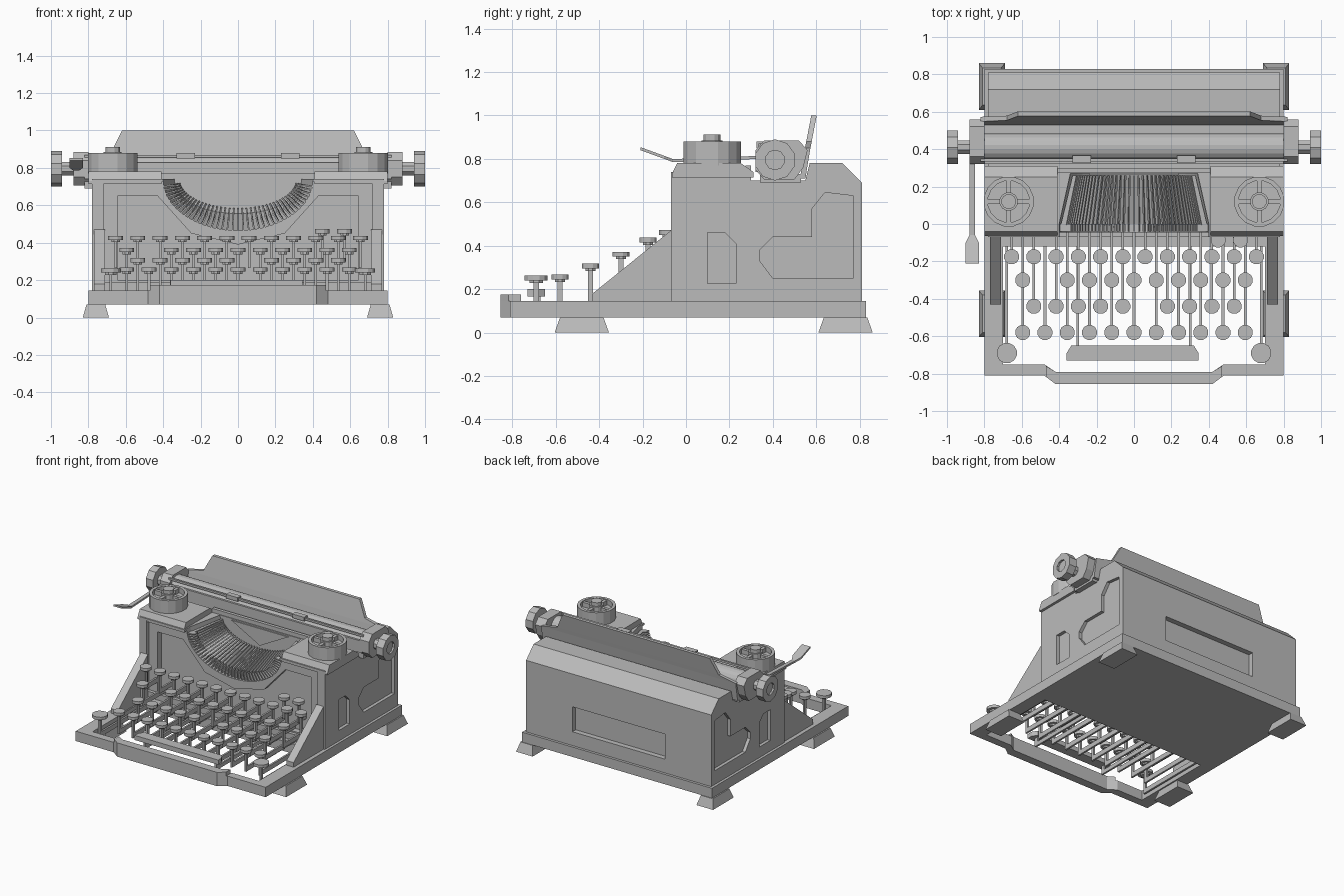
import bpy, bmesh, math
from mathutils import Vector

cube = bpy.data.objects.get("Cube")
if cube:
    bpy.data.objects.remove(cube, do_unlink=True)

GREY = (0.5, 0.5, 0.5, 1)
grey = bpy.data.materials.new("plain grey")
grey.use_nodes = True
grey.diffuse_color = GREY
bsdf = grey.node_tree.nodes["Principled BSDF"]
bsdf.inputs["Base Color"].default_value = GREY
bsdf.inputs["Roughness"].default_value = 0.8


def loft(bm, rings):
    """Skin a closed solid through rings of equal point count."""
    loops = [[bm.verts.new(p) for p in ring] for ring in rings]
    n = len(loops[0])
    for a, b in zip(loops, loops[1:]):
        for i in range(n):
            bm.faces.new((a[i], a[(i + 1) % n], b[(i + 1) % n], b[i]))
    bm.faces.new(loops[0][::-1])
    bm.faces.new(loops[-1])


def prism(bm, pts, axis, lo, hi):
    """Extrude a 2D outline along an axis between two positions."""
    def place(p, d):
        q = list(p)
        q.insert("xyz".index(axis), d)
        return q
    loft(bm, [[place(p, d) for p in pts] for d in (lo, hi)])


def box(bm, x, y, z):
    prism(bm, [(x[0], y[0]), (x[1], y[0]), (x[1], y[1]), (x[0], y[1])], "z", *z)


def cyl(bm, c, r, axis, lo, hi, n=12):
    turn = math.pi / n
    prism(bm, [(c[0] + r * math.cos(2 * math.pi * i / n + turn),
                c[1] + r * math.sin(2 * math.pi * i / n + turn)) for i in range(n)], axis, lo, hi)


def finish(name, bm):
    bmesh.ops.recalc_face_normals(bm, faces=bm.faces[:])
    mesh = bpy.data.meshes.new(name)
    bm.to_mesh(mesh)
    bm.free()
    mesh.materials.append(grey)
    ob = bpy.data.objects.new(name, mesh)
    bpy.context.collection.objects.link(ob)
    return ob


def cut(ob, bm):
    """Subtract a bmesh solid from an object and apply the result."""
    tool = finish("cutter", bm)
    tool.hide_render = True
    mod = ob.modifiers.new("cut", "BOOLEAN")
    mod.operation, mod.solver, mod.object = "DIFFERENCE", "EXACT", tool
    deps = bpy.context.evaluated_depsgraph_get()
    mesh = bpy.data.meshes.new_from_object(ob.evaluated_get(deps))
    ob.modifiers.clear()
    ob.data = mesh
    bpy.data.objects.remove(tool, do_unlink=True)


def cut_prism(ob, *args):
    bm = bmesh.new()
    prism(bm, *args)
    cut(ob, bm)


def mirror(half):
    """Complete a left-right symmetric outline."""
    return half + [(-x, v) for x, v in reversed(half) if x != 0]


# Base frame with the key opening, and the raised front rail
bm = bmesh.new()
prism(bm, mirror([(0.42, -0.855), (0.48, -0.81), (0.8, -0.81), (0.8, 0.83)]), "z", 0.07, 0.145)
base = finish("base_frame", bm)
cut_prism(base, mirror([(0.42, -0.79), (0.48, -0.75), (0.7, -0.75), (0.7, -0.12)]), "z", 0, 0.3)
bm = bmesh.new()
prism(bm, mirror([(0.42, -0.855), (0.47, -0.818), (0.47, -0.76), (0.42, -0.79)]), "z", 0.145, 0.175)
finish("front_rail", bm)

# Flared feet
bm = bmesh.new()
for s in (-1, 1):
    for yc in (-0.48, 0.735):
        loft(bm, [[(s * 0.76 + i * hx, yc + j * hy, z) for i, j in ((-1, -1), (1, -1), (1, 1), (-1, 1))]
                  for hx, hy, z in ((0.07, 0.125, 0), (0.05, 0.1, 0.07))])
finish("feet", bm)

# Main body shell
bm = bmesh.new()
prism(bm, [(-0.07, 0.145), (0.81, 0.145), (0.81, 0.69), (0.72, 0.78),
           (0.57, 0.78), (0.55, 0.7), (0.3, 0.7), (0.3, 0.74), (-0.07, 0.74)], "x", -0.78, 0.78)
body = finish("body", bm)

# Front recesses
cut_prism(body, mirror([(0.72, 0.19), (0.72, 0.725)]), "y", -0.3, -0.045)
cut_prism(body, [(0, 0.39), (0.25, 0.45), (0.43, 0.65), (0.645, 0.65), (0.645, 0.2),
                 (-0.645, 0.2), (-0.645, 0.65), (-0.43, 0.65), (-0.25, 0.45)], "y", -0.3, 0.0)


# Bowl for the type bars
def arc(rx, rz, y, t):
    return Vector((rx * math.cos(t), y, 0.735 - rz * math.sin(t)))


def bowl_ring(rx, rz, y):
    return ([arc(rx, rz, y, math.pi * i / 20) for i in range(21)]
            + [Vector((-rx, y, 0.95)), Vector((rx, y, 0.95))])


bm = bmesh.new()
loft(bm, [bowl_ring(0.4, 0.27, -0.3), bowl_ring(0.4, 0.27, 0.0), bowl_ring(0.34, 0.18, 0.27)])
cut(body, bm)

# Side and rear recessed panels
for s in (-1, 1):
    x = sorted((s * 0.755, s * 0.9))
    cut_prism(body, [(0.1, 0.225), (0.23, 0.225), (0.23, 0.41), (0.18, 0.46), (0.1, 0.46)], "x", *x)
    cut_prism(body, [(0.64, 0.645), (0.77, 0.63), (0.77, 0.25), (0.4, 0.25), (0.34, 0.33),
                     (0.34, 0.38), (0.4, 0.44), (0.58, 0.44), (0.58, 0.57)], "x", *x)
cut_prism(body, mirror([(0.39, 0.25), (0.39, 0.44)]), "y", 0.77, 0.9)

# Type bars and the comb along the bowl's rim
bm = bmesh.new()
for i in range(41):
    t = math.pi * (0.04 + 0.92 * i / 40)
    out = Vector((math.cos(t), 0, -math.sin(t)))
    side = Vector((-out.z, 0, out.x)) * 0.004
    ends = [arc(0.4, 0.27, -0.03, t), arc(0.33, 0.17, 0.26, t)]
    loft(bm, [[p - side, p + side, p + side - out * h, p - side - out * h]
              for p, h in zip(ends, (0.03, 0.02))])
    p = arc(0.4, 0.27, -0.04, t)
    loft(bm, [[q - side, q + side, q + side - out * 0.06, q - side - out * 0.06]
              for q in (p, p + Vector((0, 0.04, 0)))])
finish("type_bars", bm)

# Wall behind the bowl with a triangular plate
bm = bmesh.new()
box(bm, (-0.41, 0.41), (0.275, 0.3), (0.6, 0.77))
prism(bm, [(-0.24, 0.73), (0, 0.6), (0.24, 0.73)], "y", 0.262, 0.28)
finish("bowl_back_wall", bm)

# Sloping side wings beside the keys
bm = bmesh.new()
for s in (-1, 1):
    prism(bm, [(-0.43, 0.145), (-0.07, 0.145), (-0.07, 0.47), (-0.43, 0.18)], "x", s * 0.71, s * 0.77)
finish("side_wings", bm)

# Spool towers, drums, spokes and hubs
for s, label in ((1, "left"), (-1, "right")):
    bm = bmesh.new()
    prism(bm, [(-0.065, 0.715), (-0.065, 0.73), (-0.04, 0.782), (0.25, 0.782), (0.31, 0.74), (0.31, 0.715)],
          "x", s * 0.41, s * 0.8)
    finish(label + "_tower", bm)
    centre = (s * 0.67, 0.12)
    bm = bmesh.new()
    cyl(bm, centre, 0.135, "z", 0.77, 0.88, 16)
    drum = finish(label + "_drum", bm)
    bm = bmesh.new()
    cyl(bm, centre, 0.112, "z", 0.84, 0.95, 16)
    cut(drum, bm)
    bm = bmesh.new()
    for w, d in ((0.118, 0.012), (0.012, 0.118)):
        box(bm, (centre[0] - w, centre[0] + w), (0.12 - d, 0.12 + d), (0.835, 0.874))
    cyl(bm, centre, 0.05, "z", 0.835, 0.885)
    cyl(bm, centre, 0.04, "z", 0.88, 0.912)
    finish(label + "_drum_spokes", bm)

# Carriage: platen, bed, rails, ends and knobs
AXLE = (0.41, 0.795)
bm = bmesh.new()
cyl(bm, AXLE, 0.075, "x", -0.82, 0.82, 20)
platen = finish("platen", bm)
bm = bmesh.new()
box(bm, (-0.82, 0.82), (0.34, 0.53), (0.69, 0.73))
box(bm, (-0.82, 0.82), (0.32, 0.335), (0.74, 0.83))
box(bm, (-0.82, 0.82), (0.335, 0.35), (0.855, 0.87))
for s in (-1, 1):
    box(bm, (s * 0.28 - 0.05, s * 0.28 + 0.05), (0.325, 0.365), (0.85, 0.88))
finish("carriage_rails", bm)
bm = bmesh.new()
for s in (-1, 1):
    prism(bm, [(0.32, 0.75), (0.36, 0.705), (0.5, 0.705), (0.54, 0.76), (0.56, 0.84),
               (0.52, 0.885), (0.36, 0.885), (0.32, 0.84)], "x", s * 0.8, s * 0.88)
    cyl(bm, AXLE, 0.04, "x", s * 0.87, s * 0.95, 8)
finish("carriage_ends", bm)
for s, label in ((1, "left"), (-1, "right")):
    bm = bmesh.new()
    cyl(bm, AXLE, 0.095, "x", s * 0.94, s * 1.0, 10)
    knob = finish(label + "_knob", bm)
    bm = bmesh.new()
    cyl(bm, AXLE, 0.045, "x", s * 0.985, s * 1.1, 10)
    cut(knob, bm)

# Paper table leaning back
bm = bmesh.new()
loft(bm, [[(-w, y, z), (w, y, z), (w, y + 0.025, z), (-w, y + 0.025, z)]
          for w, y, z in ((0.82, 0.525, 0.71), (0.82, 0.548, 0.85), (0.68, 0.554, 0.88), (0.62, 0.577, 1.0))])
finish("paper_table", bm)

# Return lever
bm = bmesh.new()
loft(bm, [[(-0.865 - w, y, z), (-0.865 + w, y, z), (-0.865 + w, y, z + 0.014), (-0.865 - w, y, z + 0.014)]
          for w, y, z in ((0.015, 0.34, 0.8), (0.015, -0.06, 0.785), (0.035, -0.1, 0.8), (0.035, -0.21, 0.84))])
finish("return_lever", bm)


# Keys: cap, stem and lever bar
def key(bm, x, y, z, r=0.041):
    bar = z - 0.14
    cyl(bm, (x, y), r, "z", z - 0.01, z + 0.012)
    cyl(bm, (x, y), r * 0.6, "z", z - 0.022, z - 0.01, 8)
    box(bm, (x - 0.007, x + 0.007), (y - 0.012, y + 0.012), (bar - 0.02, z - 0.01))
    box(bm, (x - 0.007, x + 0.007), (y - 0.012, 0.01), (bar - 0.02, bar + 0.015))


STEP = 0.119
ROWS = [("number_keys", -0.175, 0.425, 12, ()), ("upper_keys", -0.3, 0.36, 11, (1,)),
        ("middle_keys", -0.44, 0.305, 10, (5,)), ("lower_keys", -0.58, 0.255, 11, ())]
for name, y, z, count, gaps in ROWS:
    bm = bmesh.new()
    for i in range(count):
        if i not in gaps:
            key(bm, (i - (count - 1) / 2) * STEP, y, z)
    finish(name, bm)
bm = bmesh.new()
for x in (0.45, 0.57):
    key(bm, x, -0.085, 0.46)
for x in (-0.68, 0.68):
    key(bm, x, -0.69, 0.25, 0.055)
finish("extra_keys", bm)

# Space bar on two arms
bm = bmesh.new()
prism(bm, [(-0.36, -0.73), (0.345, -0.73), (0.345, -0.69), (0.32, -0.65), (-0.335, -0.65), (-0.36, -0.69)],
      "z", 0.165, 0.2)
for x in (-0.3, 0.3):
    box(bm, (x - 0.007, x + 0.007), (-0.7, -0.1), (0.1, 0.13))
    box(bm, (x - 0.007, x + 0.007), (-0.7, -0.67), (0.1, 0.17))
finish("space_bar", bm)
